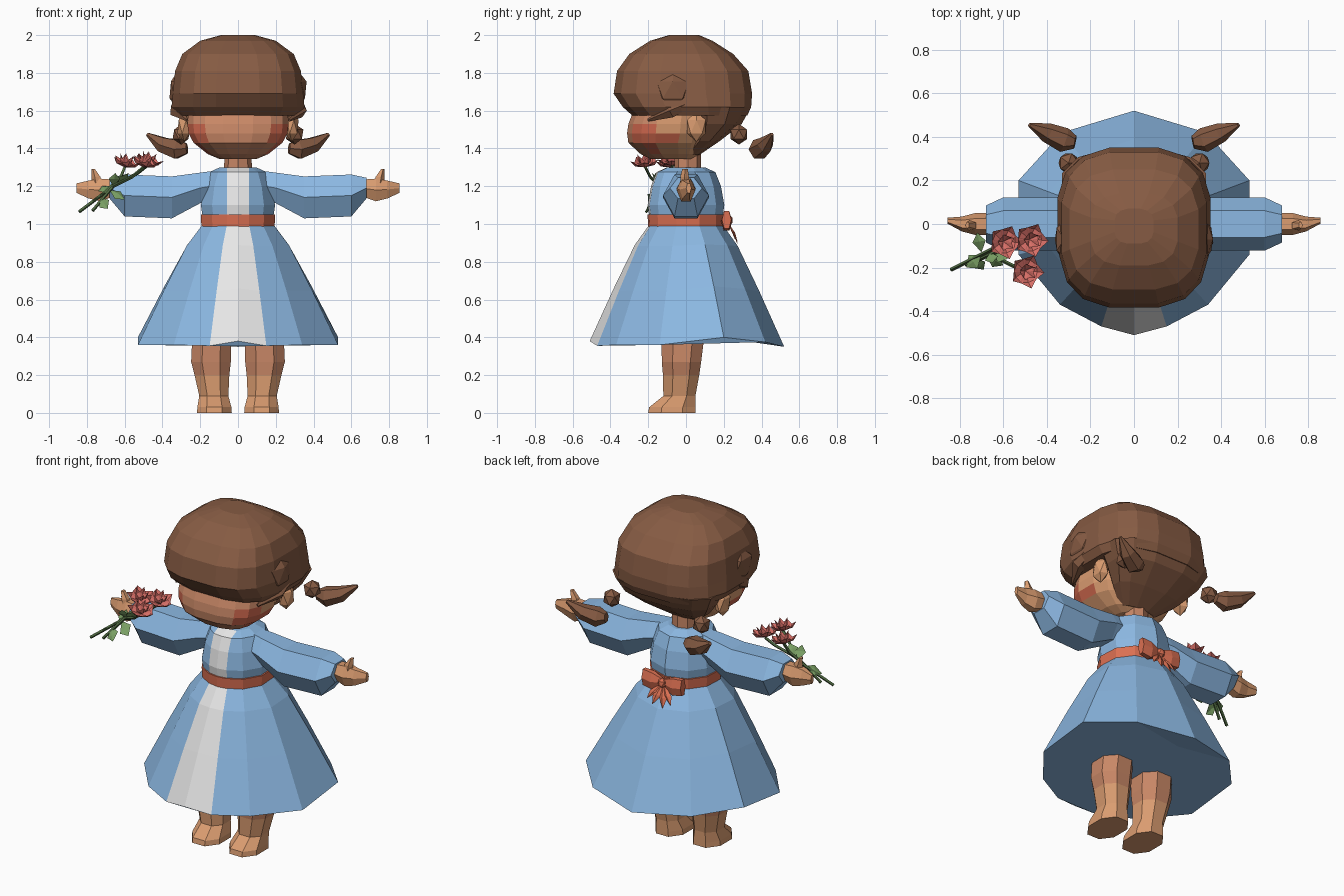
import bpy, bmesh, math
from mathutils import Vector as V

if "Cube" in bpy.data.objects:
    bpy.data.objects.remove(bpy.data.objects["Cube"])


def material(name, r, g, b):
    m = bpy.data.materials.new(name)
    lin = [((c / 255 + 0.055) / 1.055) ** 2.4 for c in (r, g, b)]
    m.diffuse_color = (*lin, 1)
    m.use_nodes = True
    m.node_tree.nodes["Principled BSDF"].inputs["Base Color"].default_value = m.diffuse_color
    return m


HAIR = material("hair brown", 134, 91, 67)
SKIN = material("skin", 218, 156, 112)
WARM = material("warm skin", 200, 135, 102)
BLUSH = material("cheek blush", 208, 104, 78)
BLUE = material("dress blue", 140, 184, 226)
WHITE = material("panel white", 236, 236, 236)
SASH = material("sash coral", 220, 112, 82)
ROSE = material("petal red", 218, 112, 104)
LEAF = material("leaf green", 122, 160, 100)
STEM = material("stem green", 78, 104, 64)


def finish(name, bm, mats, rule=None):
    if rule:
        for f in bm.faces:
            f.material_index = rule(f.calc_center_median())
    me = bpy.data.meshes.new(name)
    bm.to_mesh(me)
    bm.free()
    for m in mats:
        me.materials.append(m)
    ob = bpy.data.objects.new(name, me)
    bpy.context.collection.objects.link(ob)
    return ob


def skin_rings(name, rings, mats, rule=None, caps=True):
    """Join rings of points with quads, and close the ends."""
    bm = bmesh.new()
    vs = [[bm.verts.new(p) for p in r] for r in rings]
    n = len(rings[0])
    for a, b in zip(vs, vs[1:]):
        for i in range(n):
            j = (i + 1) % n
            bm.faces.new((a[i], a[j], b[j], b[i]))
    if caps:
        bm.faces.new(vs[0])
        bm.faces.new(vs[-1])
    bmesh.ops.recalc_face_normals(bm, faces=bm.faces)
    return finish(name, bm, mats, rule)


def loft(name, rows, mats, n=12, p=1.0, axis="z", side=1, phase=0.0, shift=0.0, rule=None):
    """Rows are (position, half width, low, high, centre of width)."""
    ang = [2 * math.pi * (i + phase) / n for i in range(n)]
    cu = [math.copysign(abs(math.cos(a)) ** p, math.cos(a)) for a in ang]
    cv = [math.copysign(abs(math.sin(a)) ** p, math.sin(a)) for a in ang]
    mu, mv = max(map(abs, cu)), max(map(abs, cv))
    rings = []
    for s, h, lo, hi, *c in rows:
        ring = []
        for u, v in zip(cu, cv):
            a = (c[0] if c else 0) + h * u / mu
            b = (lo + hi) / 2 + (hi - lo) / 2 * v / mv
            ring.append(V((side * a, b + shift, s)) if axis == "z" else V((side * s, a + shift, b)))
        rings.append(ring)
    return skin_rings(name, rings, mats, rule)


def tube(name, pts, radii, mat, n=6):
    pts = [V(p) for p in pts]
    rings = []
    for i, p in enumerate(pts):
        q = (pts[min(i + 1, len(pts) - 1)] - pts[max(i - 1, 0)]).to_track_quat("Z", "Y")
        rings.append([p + q @ V((math.cos(2 * math.pi * k / n), math.sin(2 * math.pi * k / n), 0)) * radii[i]
                      for k in range(n)])
    return skin_rings(name, rings, [mat])


def ball(name, centre, scale, mat):
    bm = bmesh.new()
    bmesh.ops.create_icosphere(bm, subdivisions=1, radius=1)
    for v in bm.verts:
        v.co = V(centre) + V([a * b for a, b in zip(v.co, scale)])
    return finish(name, bm, [mat])


def kites(name, blades, mat):
    """Thin pointed blades: (base, tip, half-width vector, bulge vector)."""
    bm = bmesh.new()
    for base, tip, wide, bulge in blades:
        base, tip, wide, bulge = V(base), V(tip), V(wide), V(bulge)
        mid = base.lerp(tip, 0.55)
        b, l, t, r, c = [bm.verts.new(q) for q in (base, mid - wide, tip, mid + wide, mid + bulge)]
        for tri in ((b, l, c), (l, t, c), (t, r, c), (r, b, c)):
            bm.faces.new(tri)
    return finish(name, bm, [mat])


# Dress: one plan outline drives skirt, sash and bodice
half = [(0, -.51, .38), (.15, -.47, .355), (.34, -.37, .36), (.53, -.14, .36),
        (.53, .2, .40), (.33, .42, .375), (0, .52, .35)]
hem = [V(h) for h in half] + [V((-x, y, z)) for x, y, z in half[5:0:-1]]


def round_ring(r, z):
    ring = []
    for h in hem:
        d = V((h.x, h.y, 0)).normalized() * r
        if h.y < -.4 and h.x:
            d.x = math.copysign(.058, h.x)
        ring.append(V((d.x, d.y, z)))
    return ring


def panel(c):
    return int(c.y < -.05 and abs(c.x) < max(.04, .25 * abs(c.y)))


waist = round_ring(.192, 1.0)
skirt = []
for s, t in ((0, 0), (.18, .25), (.55, .6), (1, 1)):
    skirt.append([V((w.x + (h.x - w.x) * t, w.y + (h.y - w.y) * t, 1 + (h.z - 1) * s))
                  for w, h in zip(waist, hem)])
skin_rings("skirt", skirt, [BLUE, WHITE], panel, caps=False)
skin_rings("skirt_underside", [hem, [V((h.x * .1, h.y * .1, .42)) for h in hem]], [BLUE])
skin_rings("bodice", [round_ring(r, z) for z, r in
           ((1.3, .1), (1.275, .155), (1.2, .185), (1.1, .203), (1.0, .188))], [BLUE, WHITE], panel)
skin_rings("sash", [round_ring(.2, .985), round_ring(.204, 1.05)], [SASH])

# Head: neck, face with blushed cheeks
loft("neck", [(1.26, .075, -.06, .08), (1.4, .07, -.06, .08)], [WARM], n=8)


def cheek(c):
    d = (V((abs(c.x), c.y, c.z)) - V((.22, -.18, 1.475))).length
    return 2 if d < .1 else 1 if c.y < -.1 else 0


loft("face", [(1.345, .1, -.19, .04), (1.37, .16, -.24, .07), (1.43, .235, -.305, .1),
              (1.48, .262, -.312, .12), (1.53, .268, -.305, .12), (1.62, .262, -.27, .12)],
     [SKIN, WARM, BLUSH], n=16, p=.75, phase=.5, rule=cheek)

# Hair: cap with fringe, and nape
loft("hair_cap", [(2.0, .09, -.09, .07), (1.97, .2, -.19, .14), (1.9, .295, -.30, .25),
                  (1.81, .333, -.365, .33), (1.69, .345, -.383, .35), (1.62, .352, -.335, .345),
                  (1.575, .325, -.285, .325)], [HAIR], n=16, p=.68, phase=.5)
loft("hair_nape", [(1.62, .33, 0, .345), (1.53, .285, .02, .295), (1.44, .21, .02, .18),
                   (1.365, .11, -.02, .07)], [HAIR], n=12, p=.8, phase=.5)

for s, tag in ((-1, "right"), (1, "left")):
    # Ears, side coils, and pigtails
    ball(tag + "_ear", (s * .285, .055, 1.515), (.04, .058, .08), SKIN)
    ball(tag + "_hair_coil", (s * .32, -.07, 1.71), (.048, .1, .1), HAIR)
    tube(tag + "_side_lock", [(s * .32, .06, 1.66), (s * .325, -.08, 1.6), (s * .27, -.2, 1.55)],
         [.02, .04, .008], HAIR, 5)
    ball(tag + "_hair_bead", (s * .3, .28, 1.475), (.052, .052, .055), HAIR)
    tube(tag + "_pigtail", [(s * .27, .375, 1.40), (s * .32, .385, 1.395), (s * .4, .42, 1.42),
                            (s * .48, .455, 1.475)], [.03, .057, .045, .01], HAIR)

    # Puffed sleeve, hand and thumb
    loft(tag + "_sleeve", [(.1, .08, 1.13, 1.285), (.2, .1, 1.11, 1.272), (.35, .122, 1.03, 1.252),
                           (.6, .122, 1.04, 1.262), (.68, .085, 1.135, 1.245)],
         [BLUE], n=6, axis="x", side=s)
    loft(tag + "_hand", [(.66, .05, 1.145, 1.235), (.73, .05, 1.12, 1.24), (.79, .034, 1.135, 1.23),
                         (.855, .014, 1.165, 1.215, .015)], [SKIN], n=6, axis="x", side=s)
    loft(tag + "_thumb", [(1.2, .032, -.03, .02, .74), (1.25, .026, -.03, .015, .75),
                          (1.29, .01, -.02, .01, .765)], [SKIN], n=5, side=s)

    # Leg and foot in one piece, with warmer knees
    loft(tag + "_leg", [(0, .092, -.2, .05, .125), (.03, .09, -.195, .05, .125),
                        (.09, .077, -.12, .05, .128), (.2, .092, -.122, .07, .138),
                        (.27, .105, -.128, .08, .143), (.43, .103, -.13, .1, .138)],
         [SKIN, WARM], n=8, p=.9, phase=.5, side=s, rule=lambda c: int(.2 < c.z < .4))

    # Bow loop
    loft(tag + "_bow_loop", [(0, .012, 1.0, 1.04), (.07, .03, .965, 1.065), (.13, .025, .975, 1.07)],
         [SASH], n=6, axis="x", side=s, shift=.215)

# Bow knot and forked tails
ball("bow_knot", (0, .225, 1.02), (.03, .025, .032), SASH)
kites("bow_tails", [((0, .215, 1.02), (x, .285 - abs(x) * .3, z), (.028, 0, 0), (0, .012, 0))
                    for x, z in ((-.08, .915), (-.035, .89), (.035, .9), (.08, .92))], SASH)

# Bouquet: stems, roses and leaves
stems = [[(-.84, -.21, 1.065), (-.70, -.14, 1.17), (-.62, -.10, 1.25), (-.6, -.08, 1.30)],
         [(-.77, -.19, 1.07), (-.66, -.14, 1.2), (-.53, -.09, 1.27), (-.48, -.07, 1.31)],
         [(-.66, -.14, 1.2), (-.56, -.19, 1.25), (-.5, -.215, 1.30)]]
for k, path in enumerate(stems, 1):
    tube(f"stem_{k}", path, [.009] * len(path), STEM, 4)
    axis = V((.25, -.1, 1)).normalized()
    q = axis.to_track_quat("Z", "Y")
    base = V(path[-1])
    petals = []
    for layer, reach, rise in ((0, .08, .045), (.5, .04, .07)):
        for i in range(5):
            a = 2 * math.pi * (i + layer) / 5
            out, side = V((math.cos(a), math.sin(a), 0)), V((-math.sin(a), math.cos(a), 0))
            petals.append((base, base + q @ (out * reach + V((0, 0, rise))),
                           q @ (side * reach * .5), q @ (out * .01 - V((0, 0, .012)))))
    kites(f"rose_{k}", petals, ROSE)

kites("leaves", [((-.7, -.14, 1.17), (-.77, -.2, 1.12), (.02, -.03, .015), (0, 0, .01)),
                 ((-.68, -.14, 1.18), (-.6, -.19, 1.13), (.015, .03, .02), (0, 0, .01)),
                 ((-.7, -.13, 1.17), (-.72, -.04, 1.2), (.03, .005, .015), (0, 0, .01)),
                 ((-.64, -.13, 1.2), (-.58, -.16, 1.27), (.02, .03, -.01), (0, 0, .01)),
                 ((-.66, -.13, 1.2), (-.65, -.18, 1.27), (.03, .01, 0), (0, -.01, 0)),
                 ((-.73, -.16, 1.14), (-.69, -.21, 1.08), (.025, .015, .02), (0, -.01, 0))], LEAF)
